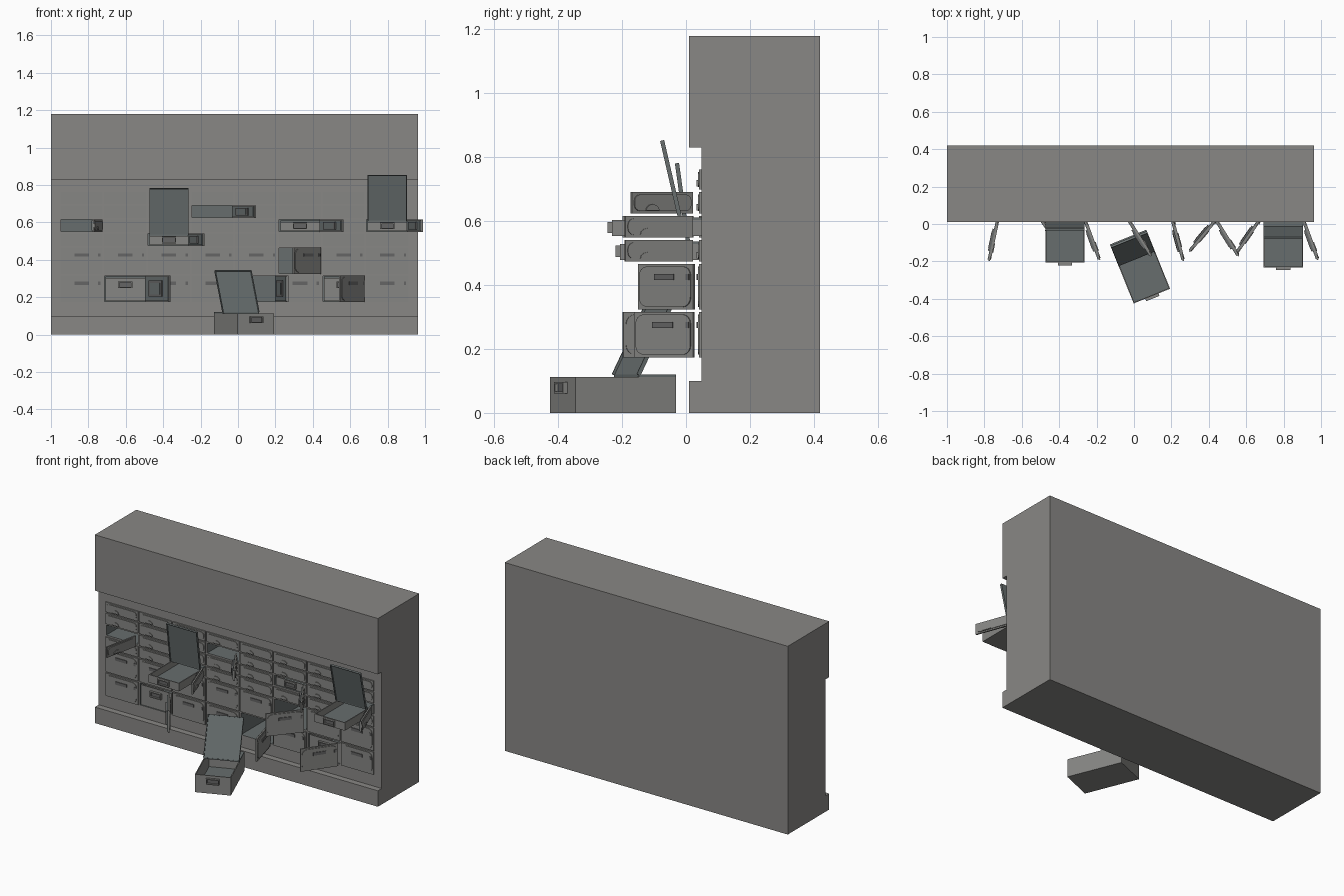
import bpy, bmesh, math
from mathutils import Matrix, Vector

if "Cube" in bpy.data.objects:
    bpy.data.objects.remove(bpy.data.objects["Cube"])

# materials
def material(name, c):
    m = bpy.data.materials.new(name)
    m.diffuse_color = (*c, 1)
    m.use_nodes = True
    m.node_tree.nodes["Principled BSDF"].inputs["Base Color"].default_value = m.diffuse_color
    return m

MATS = [material("wall_grey", (0.25, 0.245, 0.235)),
        material("door_grey", (0.24, 0.24, 0.23)),
        material("inner_blue_grey", (0.135, 0.155, 0.155)),
        material("handle_dark_grey", (0.13, 0.13, 0.13))]
WALL, DOOR, INNER, DARK = range(4)


def finish(name, bm, matrix=Matrix(), recalc=True):
    if recalc:
        bmesh.ops.recalc_face_normals(bm, faces=bm.faces)
    me = bpy.data.meshes.new(name)
    bm.to_mesh(me)
    bm.free()
    for m in MATS:
        me.materials.append(m)
    ob = bpy.data.objects.new(name, me)
    ob.matrix_world = matrix
    bpy.context.collection.objects.link(ob)
    return ob


def box(bm, x0, x1, y0, y1, z0, z1, mat, m=Matrix()):
    t = m @ Matrix.Translation(((x0 + x1) / 2, (y0 + y1) / 2, (z0 + z1) / 2)) \
        @ Matrix.Diagonal((x1 - x0, y1 - y0, z1 - z0, 1))
    r = bmesh.ops.create_cube(bm, size=1, matrix=t)
    for f in {f for v in r["verts"] for f in v.link_faces}:
        f.material_index = mat


def prism(bm, pts, y0, y1, mat):
    a = [bm.verts.new((x, y0, z)) for x, z in pts]
    b = [bm.verts.new((x, y1, z)) for x, z in pts]
    n = len(pts)
    faces = [bm.faces.new(a), bm.faces.new(b[::-1])]
    faces += [bm.faces.new((a[i], b[i], b[(i + 1) % n], a[(i + 1) % n])) for i in range(n)]
    for f in faces:
        f.material_index = mat


def rounded(x0, x1, z0, z1, r, seg=4):
    pts = []
    for k, (cx, cz) in enumerate([(x1 - r, z1 - r), (x0 + r, z1 - r), (x0 + r, z0 + r), (x1 - r, z0 + r)]):
        for i in range(seg + 1):
            a = math.pi / 2 * (k + i / seg)
            pts.append((cx + r * math.cos(a), cz + r * math.sin(a)))
    return pts


# layout of the locker grid
COLS = [-0.953 + 0.2335 * i for i in range(9)]
ROWS = [0.17, 0.32, 0.47, 0.545, 0.62, 0.695, 0.765]
# (column, row): door angle
OPEN = {(0, 3): 78, (2, 2): 110, (3, 4): 122, (5, 3): 122, (7, 3): 110,
        (5, 1): 50, (1, 0): 125, (4, 0): 105, (6, 0): 55}
X0, X1, YF, YR, YB = -1.0, 0.963, 0.01, 0.048, 0.42

# wall: outer shell, with a recessed front left open for the grid
bm = bmesh.new()


def quad(*pts, mat=WALL):
    f = bm.faces.new([bm.verts.new(p) for p in pts])
    f.material_index = mat


prof = [(YR, 0.1), (YF, 0.1), (YF, 0), (YB, 0), (YB, 1.18), (YF, 1.18), (YF, 0.83), (YR, 0.83)]
for (ya, za), (yb, zb) in zip(prof, prof[1:]):
    quad((X0, ya, za), (X0, yb, zb), (X1, yb, zb), (X1, ya, za))
for x in (X0, X1):
    p = [(x, y, z) for y, z in prof]
    quad(*(p if x == X0 else p[::-1]))
# wall: grid of front cells, open ones become cavities
xs, zs = [X0] + COLS + [X1], [0.1] + ROWS + [0.83]
for i in range(len(xs) - 1):
    for j in range(len(zs) - 1):
        a, b, c, d = xs[i], xs[i + 1], zs[j], zs[j + 1]
        if (i - 1, j - 1) not in OPEN:
            quad((a, YR, c), (b, YR, c), (b, YR, d), (a, YR, d))
            continue
        e, D = 0.006, YB - 0.02
        o = [(a, c), (b, c), (b, d), (a, d)]
        n = [(a + e, c + e), (b - e, c + e), (b - e, d - e), (a + e, d - e)]
        for k in range(4):
            l = (k + 1) % 4
            quad(*[(x, YR, z) for x, z in (o[k], o[l], n[l], n[k])])
            quad(*[(n[k][0], YR, n[k][1]), (n[l][0], YR, n[l][1]),
                   (n[l][0], D, n[l][1]), (n[k][0], D, n[k][1])], mat=INNER)
        quad(*[(x, D, z) for x, z in n], mat=INNER)
bmesh.ops.remove_doubles(bm, verts=bm.verts, dist=1e-5)
finish("vault_wall", bm)


# doors: hinged on the right edge
def door(name, xh, z0, h, angle):
    w, big = 0.2255, h > 0.1
    bm = bmesh.new()
    box(bm, -w, 0, 0, 0.009, 0, h, DOOR)
    prism(bm, rounded(-w + 0.008, -0.008, 0.008, h - 0.008, 0.03 if big else 0.02), -0.004, 0.001, DOOR)
    if big:
        c = h / 2 + 0.03
        box(bm, -w / 2 - 0.039, -w / 2 + 0.039, -0.008, 0, c - 0.009, c + 0.009, DARK)
        box(bm, -0.024, -0.012, -0.007, 0, c - 0.009, c + 0.009, DARK)
    else:
        arc = [(-w / 2 - 0.04 + 0.025 * math.cos(math.pi * i / 6), 0.009 + 0.02 * math.sin(math.pi * i / 6))
               for i in range(7)]
        prism(bm, arc, -0.008, 0, DOOR)
    if angle:
        # lining and lock case on the inner side
        box(bm, -w + 0.006, -0.006, 0.009, 0.014, 0.006, h - 0.006, INNER)
        box(bm, -w / 2 - 0.06, -w / 2 + 0.06, 0.014, 0.022, h * 0.2, h * 0.8, DARK)
        box(bm, -w / 2 - 0.045, -w / 2 + 0.045, 0.022, 0.024, h * 0.28, h * 0.72, INNER)
    y = 0.022 if angle else 0.041
    finish(name, bm, Matrix.Translation((xh, y, z0)) @ Matrix.Rotation(math.radians(angle), 4, "Z"))


for i in range(8):
    for j in range(6):
        door("door_%d_%d" % (i, j), COLS[i + 1] - 0.004, ROWS[j] + 0.004,
             ROWS[j + 1] - ROWS[j] - 0.008, OPEN.get((i, j), 0))


# deposit box: tray, fixed rear cover, front handle and optional raised lid
def deposit_box(name, loc, h, lean=None, turn=0, w=0.21, d=0.34, lid_len=0.25):
    bm, t, hy = bmesh.new(), 0.006, 0.215
    a = w / 2
    box(bm, -a, a, 0, d, 0, t, DOOR)
    box(bm, -a, a, 0, t, t, h, DOOR)
    box(bm, -a, a, d - t, d, t, h, DOOR)
    box(bm, -a, -a + t, t, d - t, t, h, DOOR)
    box(bm, a - t, a, t, d - t, t, h, DOOR)
    box(bm, -a + t, a - t, t, d - t, t, t + 0.003, INNER)
    box(bm, -a, a, hy, d, h, h + 0.008, INNER)
    # handle frame
    c, r = h * 0.55, min(0.018, h * 0.35)
    if h > 0.09:
        c = h * 0.7
    box(bm, -0.038, 0.038, -0.014, 0, c + r - 0.006, c + r, DOOR)
    box(bm, -0.038, 0.038, -0.014, 0, c - r, c - r + 0.006, DOOR)
    for s in (-1, 1):
        box(bm, s * 0.035 - 0.003, s * 0.035 + 0.003, -0.014, 0, c - r, c + r, DOOR)
    box(bm, -0.032, 0.032, -0.003, 0, c - r, c + r, DARK)
    if lean is not None:
        m = Matrix.Translation((0, hy, h + 0.006)) @ Matrix.Rotation(math.radians(lean), 4, "X")
        box(bm, -a, a, 0, 0.005, 0, lid_len, INNER, m)
        for s in (-1, 1):
            x = s * (a - 0.002)
            box(bm, x - 0.002, x + 0.002, -0.008, 0, 0, lid_len, INNER, m)
        box(bm, -a, a, -0.008, 0, lid_len - 0.004, lid_len, INNER, m)
    finish(name, bm, Matrix.Translation(loc) @ Matrix.Rotation(math.radians(turn), 4, "Z"))


def mid(i):
    return (COLS[i] + COLS[i + 1]) / 2


# pulled-out boxes
deposit_box("pulled_box_left", (mid(2), -0.207, 0.478), 0.05, lean=8)
deposit_box("pulled_box_right", (mid(7), -0.232, 0.553), 0.05, lean=13)
# boxes still in their cells
deposit_box("stored_box_low_left", (mid(1), 0.052, 0.178), 0.125)
deposit_box("stored_box_low_right", (mid(6), 0.052, 0.178), 0.125)
deposit_box("stored_box_high", (mid(5), 0.052, 0.553), 0.05)
# box dropped on the floor, turned about its centre
ang = math.radians(22)
front = Vector((0.032, -0.228, 0)) + Vector((math.sin(ang), -math.cos(ang), 0)) * 0.17
deposit_box("floor_box", front, 0.112, lean=-27, turn=22)
